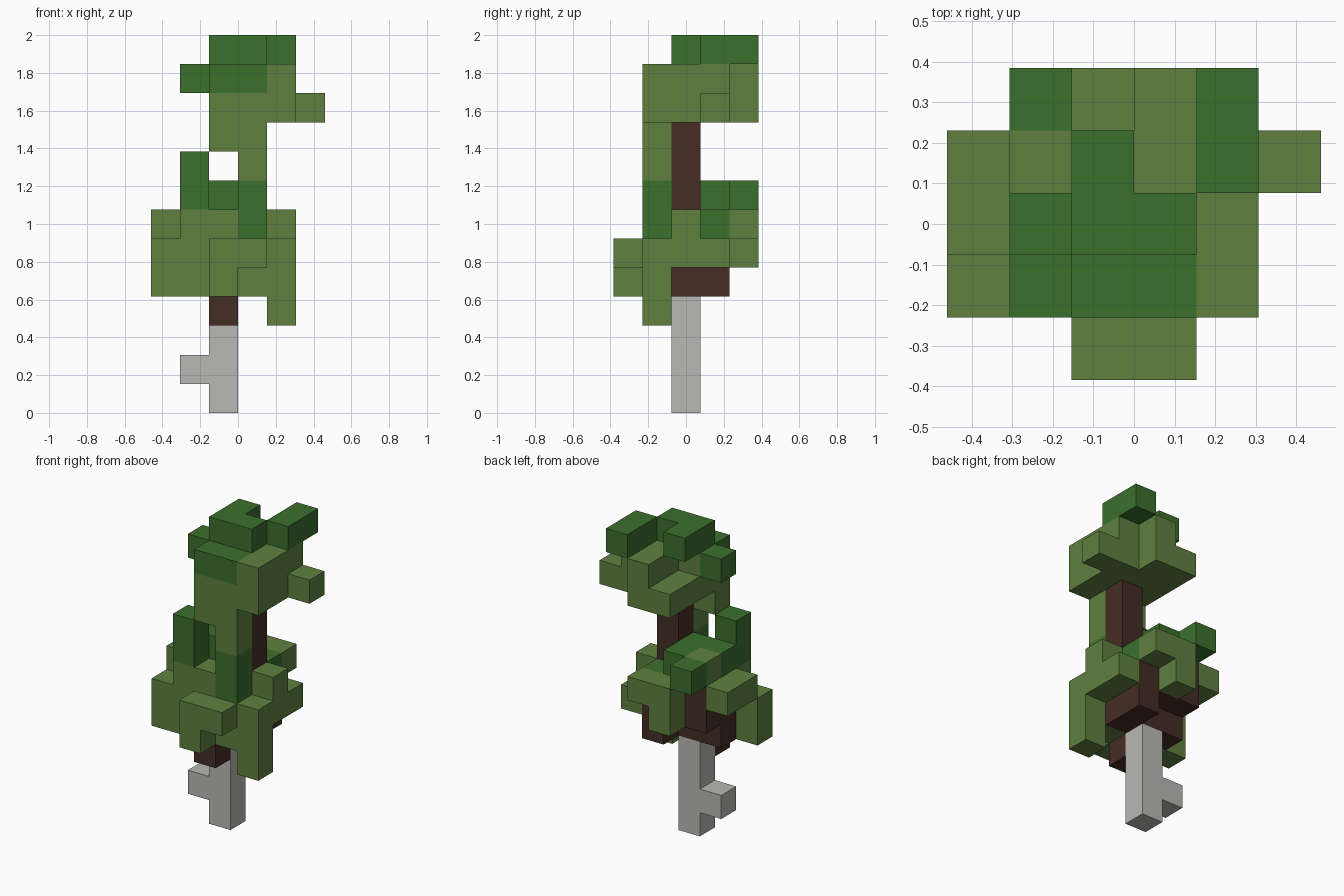
import bpy
import bmesh
from mathutils import Vector

cube = bpy.data.objects.get("Cube")
if cube:
    bpy.data.objects.remove(cube, do_unlink=True)

CELL = 2 / 13
NO_ROW = "......"

# Block plan: one entry per storey from the ground up.
# Rows run front to back, letters run from -x to +x.
# S stone stem, B bark, L light foliage, D dark foliage.
PLAN = [
    # bare stem with its peg
    [NO_ROW, NO_ROW, "..S...", NO_ROW, NO_ROW],
    [NO_ROW, NO_ROW, ".SS...", NO_ROW, NO_ROW],
    [NO_ROW, NO_ROW, "..S...", NO_ROW, NO_ROW],
    [NO_ROW, "..B.L.", "..S...", NO_ROW, NO_ROW],
    # lower crown
    ["..L...", "LLLLL.", ".BBB..", "...B..", NO_ROW],
    ["..LL..", "LLLLL.", ".BBBL.", ".BBBL.", "..L..."],
    [NO_ROW, ".LLD..", "LBBBL.", "LBBD..", "..LL.."],
    [NO_ROW, ".D.D..", ".DDB..", ".LD...", ".D...."],
    # neck
    [NO_ROW, ".D.L..", "...B..", NO_ROW, NO_ROW],
    [NO_ROW, "..LL..", "...B..", NO_ROW, NO_ROW],
    # upper crown
    [NO_ROW, "..LLL.", "..LLL.", "..LLLL", "..LL.."],
    [NO_ROW, "..DDL.", ".DLLL.", "...LL.", "...L.."],
    [NO_ROW, NO_ROW, "..DD..", "..D.D.", "....D."],
]

PARTS = {
    "S": ("stone_stem", "pale grey", (0.48, 0.48, 0.46)),
    "B": ("bark_branches", "dark brown", (0.058, 0.026, 0.018)),
    "L": ("light_foliage", "olive green", (0.115, 0.216, 0.051)),
    "D": ("dark_foliage", "deep green", (0.045, 0.16, 0.026)),
}

filled = {
    (i, j, k): letter
    for k, storey in enumerate(PLAN)
    for j, row in enumerate(storey)
    for i, letter in enumerate(row)
    if letter != "."
}


def make_material(name, rgb):
    mat = bpy.data.materials.new(name)
    mat.use_nodes = True
    color = (*rgb, 1)
    mat.diffuse_color = color
    bsdf = next(n for n in mat.node_tree.nodes if n.type == "BSDF_PRINCIPLED")
    bsdf.inputs["Base Color"].default_value = color
    bsdf.inputs["Roughness"].default_value = 0.9
    return mat


def add_open_faces(bm, cell):
    """Add the sides of one block that do not touch another block."""
    centre = Vector(((cell[0] - 2.5) * CELL, (cell[1] - 2) * CELL, (cell[2] + 0.5) * CELL))
    for axis in range(3):
        for sign in (-1, 1):
            step = [0, 0, 0]
            step[axis] = sign
            if tuple(c + s for c, s in zip(cell, step)) in filled:
                continue
            normal = Vector(step)
            side = Vector((step[2], step[0], step[1]))
            up = normal.cross(side)
            corners = (-side - up, side - up, side + up, up - side)
            bm.faces.new([bm.verts.new(centre + (normal + c) * CELL / 2) for c in corners])


# One mesh per part, with flat neighbouring sides merged
for letter, (part, colour_name, rgb) in PARTS.items():
    bm = bmesh.new()
    for cell, kind in filled.items():
        if kind == letter:
            add_open_faces(bm, cell)
    bmesh.ops.remove_doubles(bm, verts=bm.verts[:], dist=CELL / 100)
    bmesh.ops.dissolve_limit(bm, angle_limit=0.01, verts=bm.verts[:], edges=bm.edges[:])
    mesh = bpy.data.meshes.new(part)
    bm.to_mesh(mesh)
    bm.free()
    mesh.materials.append(make_material(colour_name, rgb))
    bpy.context.collection.objects.link(bpy.data.objects.new(part, mesh))
